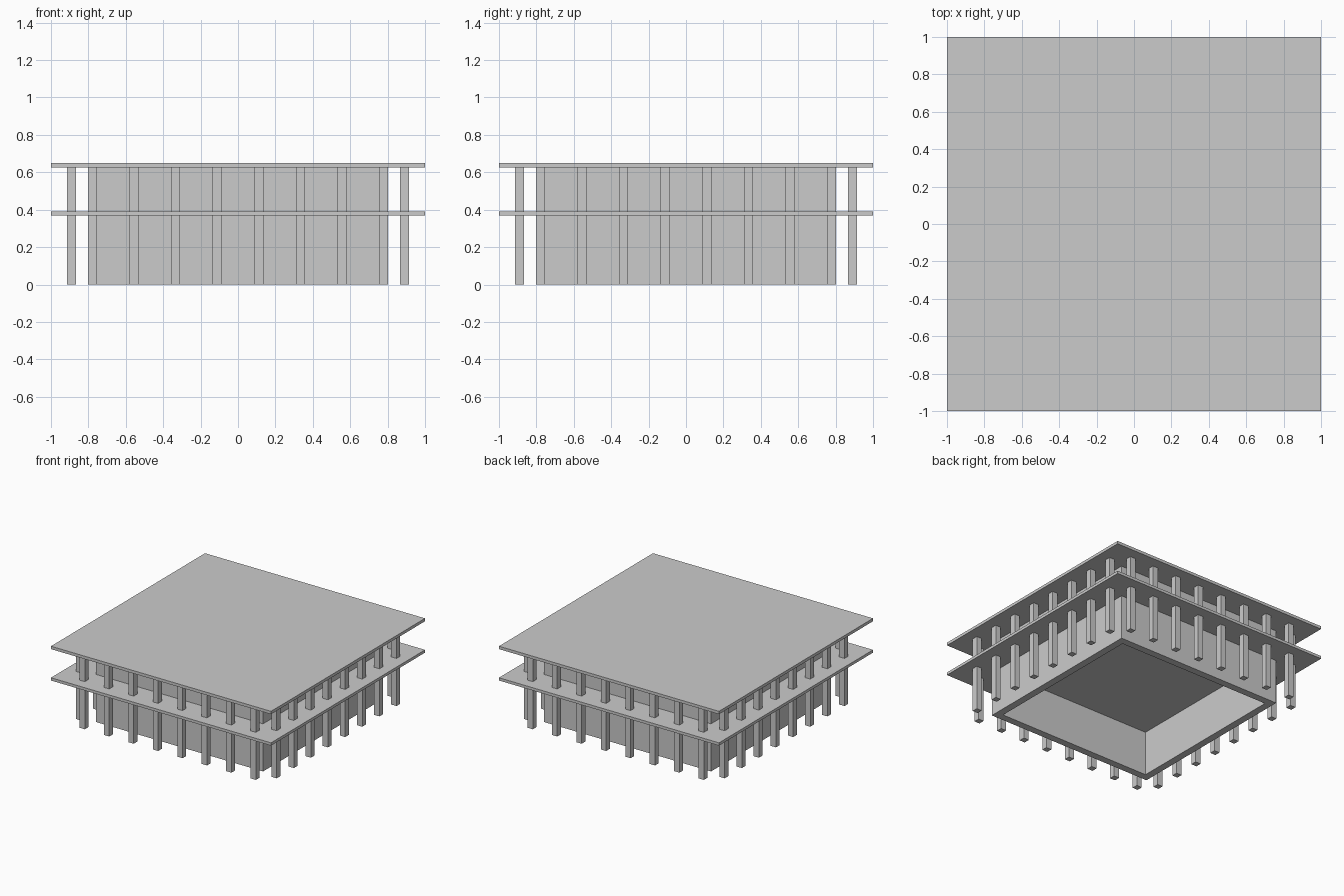
import bpy, bmesh
from mathutils import Matrix

if "Cube" in bpy.data.objects:
    bpy.data.objects.remove(bpy.data.objects["Cube"])

SLABS = [("lower_slab", 0.368, 0.391), ("roof_slab", 0.626, 0.65)]
STOREYS = [("lower", 0.0, 0.368), ("upper", 0.391, 0.626)]
ROW = 0.889        # distance of colonnade from centre
STEP = 2 / 9       # column spacing
COL = 0.048        # column width
OUT, INN = 0.76, 0.70   # core wall outer / inner half size


def add_box(bm, x, y, z0, z1, sx, sy):
    m = Matrix.Translation((x, y, (z0 + z1) / 2)) @ Matrix.Diagonal((sx, sy, z1 - z0, 1))
    bmesh.ops.create_cube(bm, size=1, matrix=m)


def finish(bm, name):
    bmesh.ops.recalc_face_normals(bm, faces=bm.faces)
    me = bpy.data.meshes.new(name)
    bm.to_mesh(me)
    bm.free()
    ob = bpy.data.objects.new(name, me)
    bpy.context.collection.objects.link(ob)


# square floor and roof plates
for name, z0, z1 in SLABS:
    bm = bmesh.new()
    add_box(bm, 0, 0, z0, z1, 2, 2)
    finish(bm, name)

for name, z0, z1 in STOREYS:
    # hollow core: closed square ring of walls
    bm = bmesh.new()
    rings = [[bm.verts.new((sx * r, sy * r, z)) for sx, sy in ((-1, -1), (1, -1), (1, 1), (-1, 1))]
             for r, z in ((OUT, z0), (OUT, z1), (INN, z1), (INN, z0))]
    for a in range(4):
        p, q = rings[a], rings[(a + 1) % 4]
        for i in range(4):
            j = (i + 1) % 4
            bm.faces.new((p[i], p[j], q[j], q[i]))
    finish(bm, name + "_core_walls")

    # colonnade: eight square columns per side, open corners
    bm = bmesh.new()
    for i in range(8):
        t = (i - 3.5) * STEP
        for s in (-ROW, ROW):
            add_box(bm, t, s, z0, z1, COL, COL)
            add_box(bm, s, t, z0, z1, COL, COL)
    finish(bm, name + "_columns")
